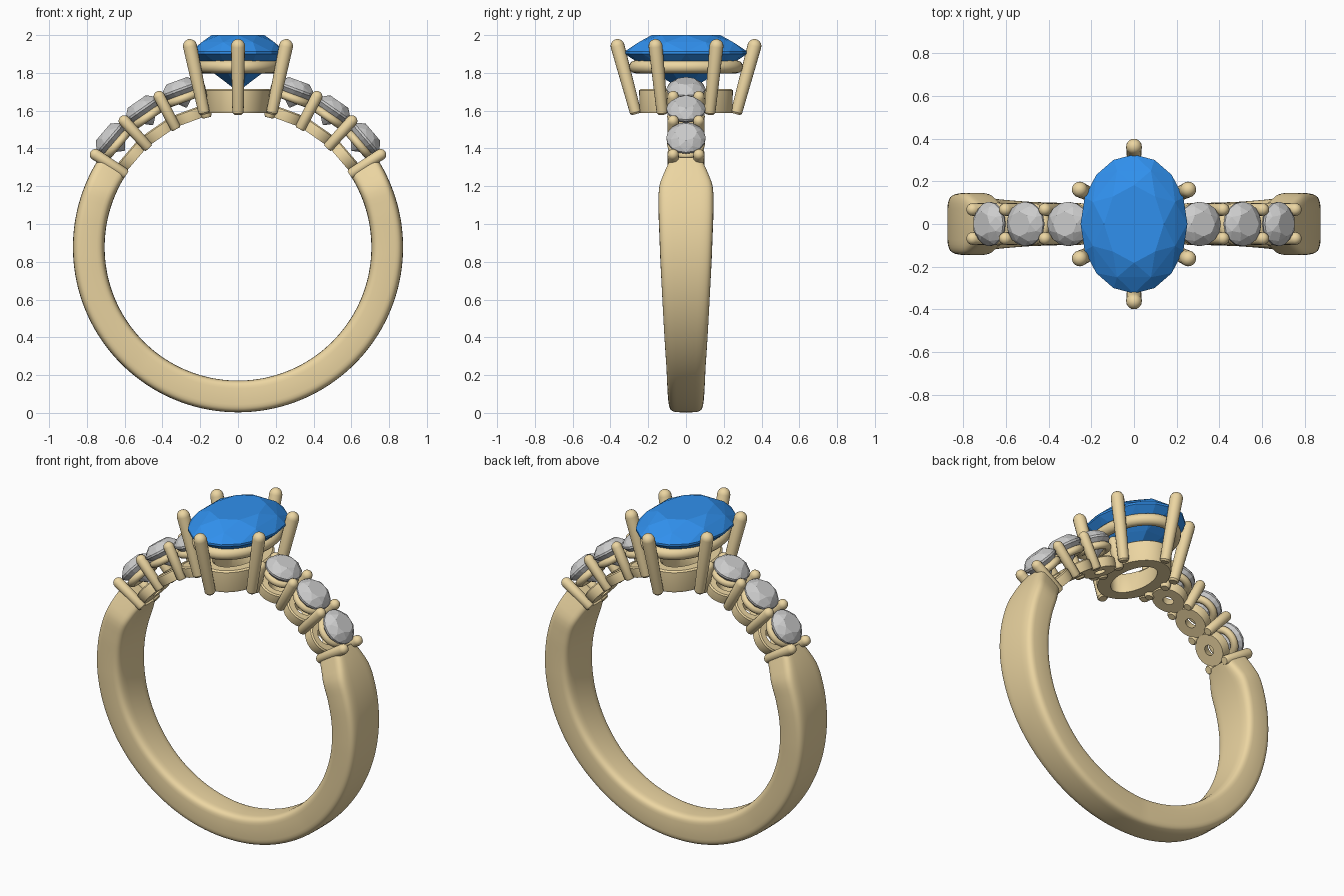
import bpy, bmesh
from math import sin, cos, pi, radians, copysign
from mathutils import Matrix, Vector

if "Cube" in bpy.data.objects:
    bpy.data.objects.remove(bpy.data.objects["Cube"])

CZ, R_IN, R_OUT = 0.877, 0.706, 0.874


def material(name, col):
    m = bpy.data.materials.new(name)
    m.diffuse_color = (*col, 1)
    m.use_nodes = True
    m.node_tree.nodes["Principled BSDF"].inputs["Base Color"].default_value = m.diffuse_color
    return m


GOLD = material("gold", (0.84, 0.67, 0.36))
BLUE = material("blue_stone", (0.03, 0.28, 0.85))


def finish(name, bm, mat=None, smooth=True):
    bmesh.ops.recalc_face_normals(bm, faces=bm.faces)
    me = bpy.data.meshes.new(name)
    bm.to_mesh(me)
    bm.free()
    ob = bpy.data.objects.new(name, me)
    bpy.context.collection.objects.link(ob)
    if mat:
        me.materials.append(mat)
    if smooth:
        bpy.ops.object.select_all(action='DESELECT')
        ob.select_set(True)
        bpy.context.view_layer.objects.active = ob
        bpy.ops.object.shade_smooth_by_angle(angle=radians(35))
    return ob


def loft(name, rings, mat, loop=False):
    """Skin a list of closed point rings; cap the ends unless looped."""
    bm = bmesh.new()
    vs = [[bm.verts.new(p) for p in r] for r in rings]
    n = len(vs[0])
    for k in range(len(vs) if loop else len(vs) - 1):
        a, b = vs[k], vs[(k + 1) % len(vs)]
        for i in range(n):
            j = (i + 1) % n
            bm.faces.new((a[i], a[j], b[j], b[i]))
    if not loop:
        bm.faces.new(vs[0])
        bm.faces.new(vs[-1])
    return finish(name, bm, mat)


def oval_sweep(name, section, rx, ry, M, n=48):
    """Closed (offset, height) section carried around an oval."""
    rings = [[M @ Vector(((rx + o) * cos(2 * pi * i / n), (ry + o) * sin(2 * pi * i / n), h))
              for i in range(n)] for o, h in section]
    return loft(name, rings, GOLD, loop=True)


def circle_section(r, n=12):
    return [(r * cos(2 * pi * i / n), r * sin(2 * pi * i / n)) for i in range(n)]


def prong(name, p0, p1, r0, r1, n=16):
    """Tapered rod with a domed tip."""
    p0, p1 = Vector(p0), Vector(p1)
    d = p1 - p0
    L = d.length
    M = Matrix.Translation(p0) @ d.to_track_quat('Z', 'Y').to_matrix().to_4x4()
    prof = [(r0 * 0.75, 0), (r0, 0.01)]
    prof += [(r1 * cos(a), L - r1 + r1 * sin(a)) for a in (radians(t) for t in (0, 20, 40, 60, 80))]
    rings = [[M @ Vector((r * cos(2 * pi * i / n), r * sin(2 * pi * i / n), z))
              for i in range(n)] for r, z in prof]
    return loft(name, rings, GOLD)


def brilliant(name, rx, ry, crown, pavilion, M, mat=None):
    """Faceted stone: hull of table, crown, girdle, pavilion and culet points."""
    bm = bmesh.new()
    for r, h, n, off in ((0.56, crown, 8, 0), (0.83, crown * 0.6, 8, 0.5), (1, 0.006, 16, 0),
                         (1, -0.006, 16, 0), (0.58, -pavilion * 0.52, 8, 0.5), (0.03, -pavilion, 8, 0)):
        for i in range(n):
            a = 2 * pi * (i + off) / n
            bm.verts.new(M @ Vector((rx * r * cos(a), ry * r * sin(a), h)))
    bmesh.ops.convex_hull(bm, input=bm.verts)
    bmesh.ops.dissolve_limit(bm, angle_limit=radians(1), verts=bm.verts, edges=bm.edges)
    return finish(name, bm, mat, smooth=False)


def polar(r, deg, y=0):
    a = radians(deg)
    return Vector((r * cos(a), y, CZ + r * sin(a)))


def half_width(deg):
    keys = [(-90, 0.09), (-50, 0.104), (-5, 0.136), (12, 0.145), (21, 0.146),
            (24, 0.139), (28, 0.118), (33, 0.088)]
    for (a, u), (b, v) in zip(keys, keys[1:]):
        if deg <= b:
            return u + (v - u) * (deg - a) / (b - a)
    return keys[-1][1]


# Tapered open band, rounded-rectangle section
rings = []
STEPS = 110
for k in range(STEPS + 1):
    deg = -213 + 246 * k / STEPS
    w = half_width(deg if deg >= -90 else -180 - deg)
    ring = []
    for i in range(36):
        t = 2 * pi * i / 36
        c, s = [copysign(abs(v) ** 0.4, v) for v in (cos(t), sin(t))]
        ring.append(polar((R_IN + R_OUT) / 2 + c * (R_OUT - R_IN) / 2, deg, s * w))
    rings.append(ring)
loft("band", rings, GOLD)

# Shoulder stones with their seats and shared prongs, both sides
for side, sx in (("right", 1), ("left", -1)):
    def ang(d):
        return d if sx > 0 else 180 - d
    for i, d in enumerate((40.5, 55.2, 69.8)):
        a = ang(d)

        def frame(r):
            return Matrix.Translation(polar(r, a)) @ Matrix.Rotation(radians(90 - a), 4, 'Y')
        tag = f"{side}_{i + 1}"
        brilliant("shoulder_stone_" + tag, 0.104, 0.104, 0.05, 0.1, frame(0.889))
        oval_sweep("shoulder_seat_ring_" + tag, circle_section(0.022), 0.078, 0.078, frame(0.84), 32)
        oval_sweep("shoulder_base_disc_" + tag,
                   [(-0.005, -0.03), (0, 0.0), (0, 0.025), (-0.008, 0.032), (-0.045, 0.032), (-0.068, -0.03)],
                   0.098, 0.098, frame(0.74), 32)
    for i, d in enumerate((33, 48, 62.4, 76.5)):
        for face, y in (("front", -0.068), ("back", 0.068)):
            prong(f"shoulder_prong_{side}_{face}_{i + 1}", polar(0.705, ang(d), y),
                  polar(0.93 if i < 3 else 0.9, ang(d), y), 0.028, 0.03)

# Head: oval base collar, gallery rail, six prongs and centre stone
I = Matrix.Identity(4)
oval_sweep("head_base", [(0, 1.587), (0.004, 1.60), (0.006, 1.708), (-0.004, 1.716),
                         (-0.055, 1.716), (-0.068, 1.70), (-0.075, 1.587)], 0.168, 0.242, I)
oval_sweep("gallery_rail", [(o, 1.832 + h) for o, h in circle_section(0.034)], 0.192, 0.268, I)
for i, (x0, y0, x1, y1) in enumerate([(0, 0.265, 0, 0.372), (0.178, 0.125, 0.262, 0.165),
                                      (0.178, -0.125, 0.262, -0.165)]):
    for side, s in (("a", 1), ("b", -1)):
        prong(f"head_prong_{i + 1}{side}", (s * x0, s * y0, 1.582), (s * x1, s * y1, 1.978), 0.03, 0.037)
brilliant("centre_stone", 0.25, 0.325, 0.093, 0.2, Matrix.Translation((0, 0, 1.907)), BLUE)
